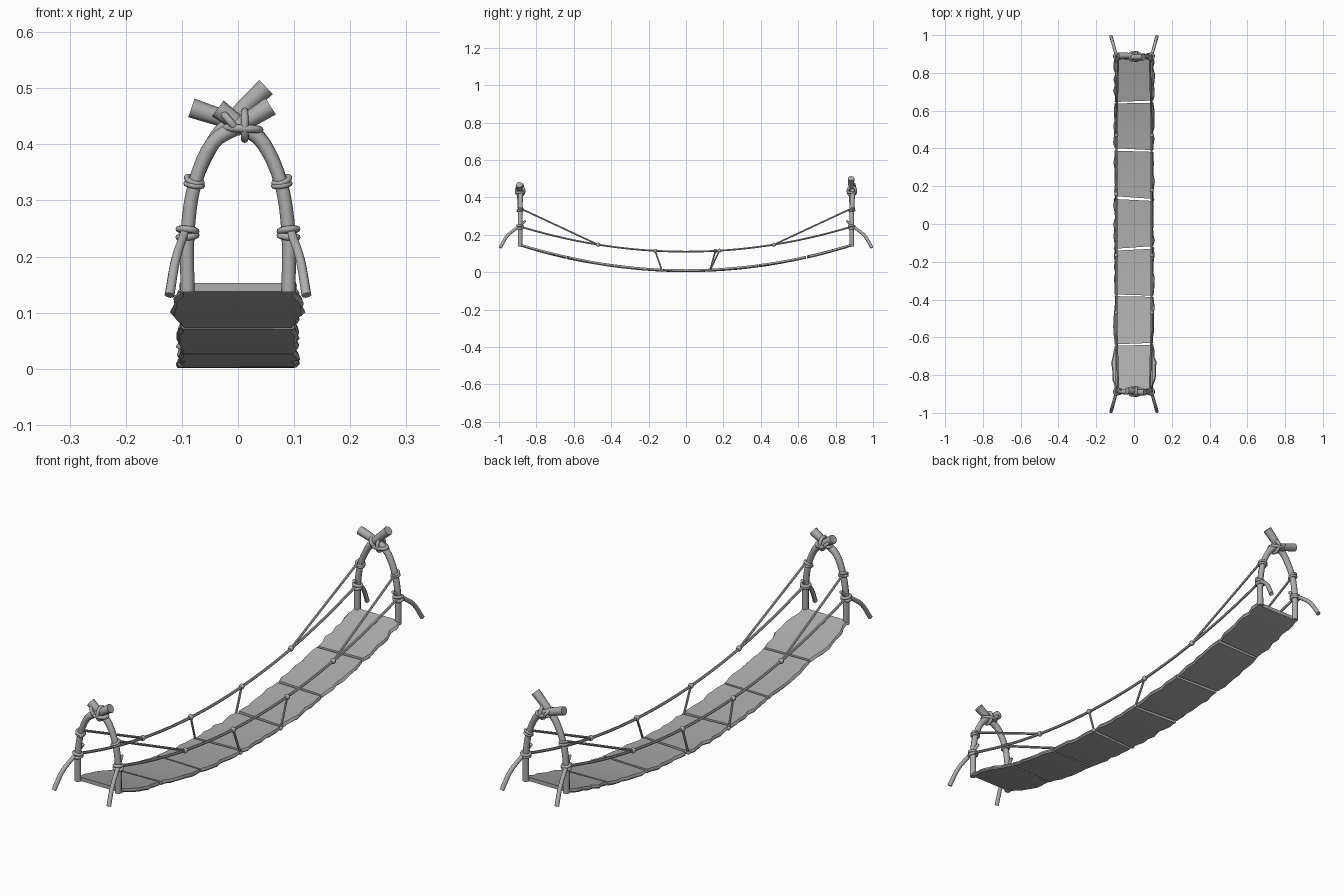
import bpy, bmesh, math, random
from mathutils import Vector

if "Cube" in bpy.data.objects:
    bpy.data.objects.remove(bpy.data.objects["Cube"])

random.seed(4)


def tube(name, pts, radii, sides_res=2, sub=4):
    """Capped tube along a Catmull-Rom path with varying radius."""
    p = [Vector(q) for q in pts]
    if not isinstance(radii, (list, tuple)):
        radii = [radii] * len(p)
    path = []
    for i in range(len(p) - 1):
        a, b = p[i], p[i + 1]
        m0 = (b - p[i - 1]) / 2 if i > 0 else b - a
        m1 = (p[i + 2] - a) / 2 if i + 2 < len(p) else b - a
        for k in range(sub):
            t = k / sub
            v = (a * (2*t**3 - 3*t**2 + 1) + m0 * (t**3 - 2*t**2 + t)
                 + b * (3*t**2 - 2*t**3) + m1 * (t**3 - t**2))
            path.append((v, radii[i] + (radii[i + 1] - radii[i]) * t))
    path.append((p[-1], radii[-1]))
    cu = bpy.data.curves.new(name, 'CURVE')
    cu.dimensions = '3D'
    cu.bevel_depth = 1
    cu.bevel_resolution = sides_res
    cu.use_fill_caps = True
    sp = cu.splines.new('POLY')
    sp.points.add(len(path) - 1)
    for pt, (v, r) in zip(sp.points, path):
        pt.co = (*v, 1)
        pt.radius = r
    ob = bpy.data.objects.new(name, cu)
    bpy.context.collection.objects.link(ob)
    bpy.ops.object.select_all(action='DESELECT')
    ob.select_set(True)
    bpy.context.view_layer.objects.active = ob
    bpy.ops.object.convert(target='MESH')
    bpy.ops.object.shade_smooth_by_angle(angle=math.radians(50))


def ring(name, loc, R, r, rot=(0, 0, 0), scale=(1, 1, 1)):
    bpy.ops.mesh.primitive_torus_add(major_radius=R, minor_radius=r, major_segments=14,
                                     minor_segments=8, location=loc, rotation=rot)
    ob = bpy.context.object
    ob.name = name
    ob.scale = scale
    bpy.ops.object.shade_smooth_by_angle(angle=math.radians(50))


def knot(name, loc, r):
    bpy.ops.mesh.primitive_uv_sphere_add(segments=8, ring_count=6, radius=r, location=loc)
    bpy.context.object.name = name
    bpy.ops.object.shade_smooth_by_angle(angle=math.radians(50))


def deck_z(y):
    return 0.001 + 0.135 * (y / 0.88) ** 2


def rail_z(y):
    return 0.11 + 0.135 * (y / 0.89) ** 2


# Deck planks: sagging slabs with chipped, chamfered long edges
THICK, N = 0.015, 9


def plank(i, y0, y1, skew0, skew1, bulge):
    bm = bmesh.new()
    rows = []
    for k in range(N):
        t = k / (N - 1)
        y = y0 + (y1 - y0) * t
        skew = skew0 + (skew1 - skew0) * t
        w = [0.104 + random.uniform(-0.004, 0.007) + bulge * math.sin(math.pi * t) ** 3
             for _ in range(2)]
        if k in (0, N - 1):
            w = [0.102, 0.102]
        inset = random.uniform(0.003, 0.008)
        prof = [(-w[0] + inset, 0), (w[1] - inset, 0), (w[1], THICK * 0.4), (w[1] - 0.002, THICK * 0.7),
                (w[1] - inset, THICK), (-w[0] + inset, THICK), (-w[0] + 0.002, THICK * 0.7),
                (-w[0], THICK * 0.4)]
        rows.append([bm.verts.new((x, y + skew * x, deck_z(y) + z)) for x, z in prof])
    n = len(rows[0])
    for a, b in zip(rows, rows[1:]):
        for j in range(n):
            bm.faces.new((a[j], a[(j + 1) % n], b[(j + 1) % n], b[j]))
    bm.faces.new(rows[0])
    bm.faces.new(rows[-1])
    bmesh.ops.recalc_face_normals(bm, faces=bm.faces[:])
    me = bpy.data.meshes.new("plank")
    bm.to_mesh(me)
    bm.free()
    ob = bpy.data.objects.new(f"deck_plank_{i}", me)
    bpy.context.collection.objects.link(ob)
    bpy.context.view_layer.objects.active = ob
    ob.select_set(True)
    bpy.ops.object.shade_smooth_by_angle(angle=math.radians(20))
    ob.select_set(False)


gaps = [(-0.885, -0.642), (-0.633, -0.384), (-0.376, -0.136), (-0.124, 0.127),
        (0.14, 0.385), (0.396, 0.64), (0.65, 0.885)]
ends = [(0, 0.03), (0.04, -0.02), (-0.03, 0.05), (0.07, -0.05), (-0.07, -0.03), (-0.05, 0.02), (0.04, 0)]
for i, ((a, b), (s0, s1)) in enumerate(zip(gaps, ends)):
    plank(i, a, b, s0, s1, 0.014 if i == 0 else 0)

# Arched posts: two bent poles crossing at each end; tips differ front and back
tips = {-1: ((0.058, 0.468), (-0.036, 0.464)), 1: ((0.05, 0.502), (-0.083, 0.465))}
for e in (-1, 1):
    Y = 0.887 * e
    for s, (tx, tz) in zip((-1, 1), tips[e]):
        dy = 0.004 * s
        cross = (-0.012, 0.442) if (e > 0 and s < 0) else (0.004, 0.434)
        tube("arch_pole", [(s*0.09, Y, 0.137), (s*0.09, Y, 0.24), (s*0.077, Y, 0.33),
                           (s*0.045, Y + dy*0.7, 0.402), (cross[0], Y + dy, cross[1]), (tx, Y + dy, tz)],
             [0.0125, 0.0125, 0.012, 0.013, 0.014, 0.0175])
    # Lashing where the poles cross
    ring("lashing_vertical", (0.012, Y, 0.434), 0.022, 0.007, (0, math.pi/2, 0), (1.1, 1, 1))
    ring("lashing_horizontal", (0.008, Y, 0.428), 0.022, 0.007, (0, 0.05, 0), (1.3, 1, 1))
    ring("lashing_diagonal", (-0.012, Y, 0.438), 0.021, 0.0065, (0, math.radians(50), 0))

# Ropes on each side
for s in (-1, 1):
    ys = [-0.887 + 1.774 * k / 12 for k in range(13)]
    tube("hand_rope", [(s*0.093, y, rail_z(y)) for y in ys], 0.0055, 1, 2)
    for e in (-1, 1):
        Y = 0.887 * e
        # Wraps on the posts
        for dz, tilt in ((0.236, 0.1), (0.247, -0.12)):
            ring("lower_wrap", (s*0.09, Y, dz), 0.0155, 0.006, (tilt, s*tilt, 0))
        for dz, tilt in ((0.328, 0.15), (0.336, 0.35)):
            ring("upper_wrap", (s*0.078, Y, dz), 0.0145, 0.005, (tilt, -s*tilt, 0))
        # Loose tail hanging outward, stay rope and its knot
        tube("rope_tail", [(s*0.086, e*0.858, 0.275), (s*0.096, e*0.9, 0.24),
                           (s*0.111, e*0.955, 0.195), (s*0.122, e*0.994, 0.131)],
             [0.006, 0.008, 0.0085, 0.009])
        tube("stay_rope", [(s*0.084, e*0.872, 0.335), (s*0.094, e*0.47, rail_z(0.47))], 0.005, 1, 1)
        knot("stay_knot", (s*0.094, e*0.47, rail_z(0.47)), 0.011)
        # Hanger tying hand rope to deck
        top = e * (0.165 if e < 0 else (0.178 if s > 0 else 0.157))
        tube("hanger_rope", [(s*0.094, top, rail_z(top)), (s*0.1, e*0.128, 0.008)], 0.0045, 1, 1)
        knot("hanger_knot", (s*0.094, top, rail_z(top)), 0.011)
        knot("deck_knot", (s*0.1, e*0.128, 0.01), 0.008)

# Darker grey over the whole bridge
grey = bpy.data.materials.new("weathered_grey")
grey.diffuse_color = (0.42, 0.42, 0.42, 1)
grey.use_nodes = True
grey.node_tree.nodes["Principled BSDF"].inputs["Base Color"].default_value = grey.diffuse_color
for ob in bpy.data.objects:
    ob.data.materials.clear()
    ob.data.materials.append(grey)
